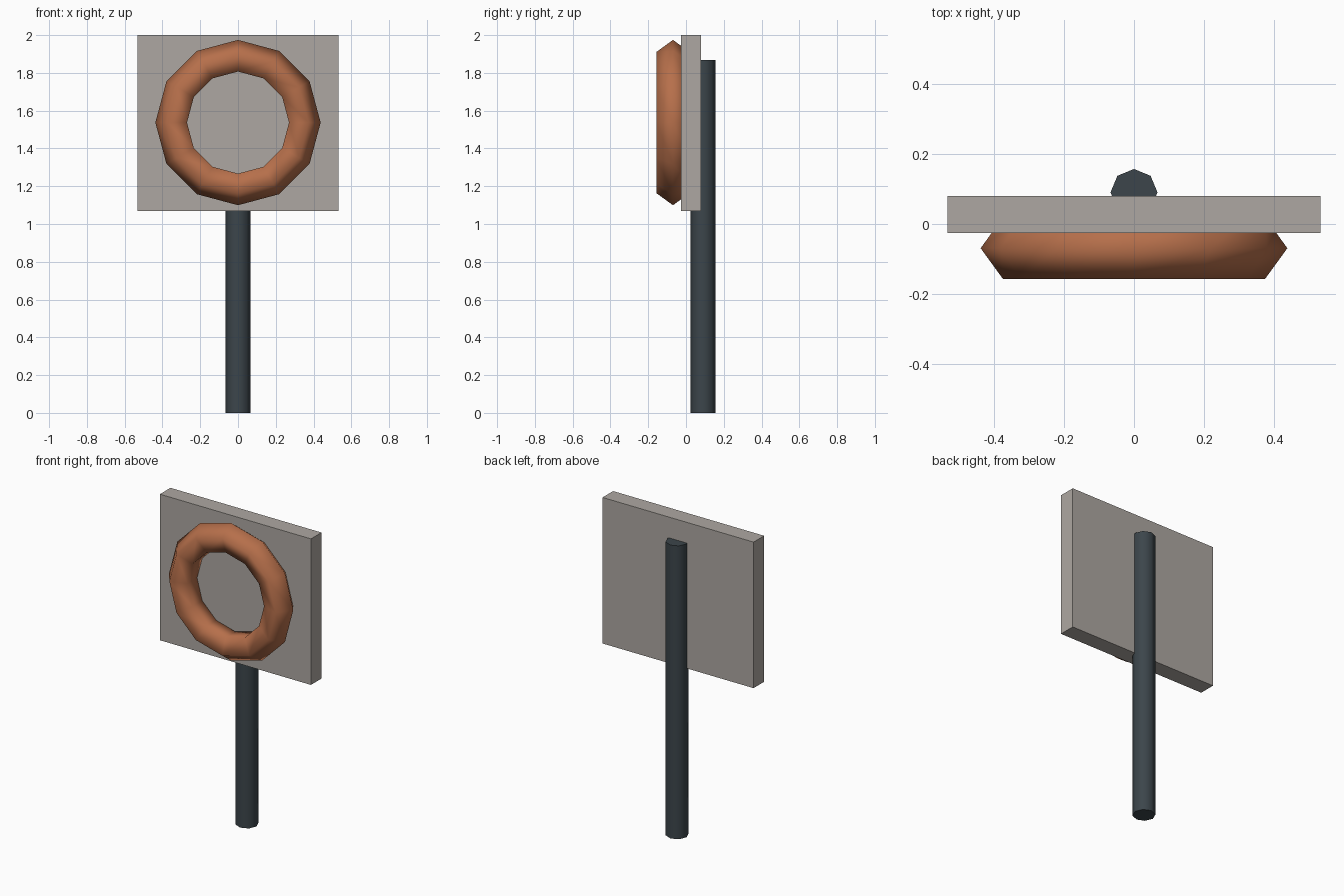
import bpy
from math import radians

if "Cube" in bpy.data.objects:
    bpy.data.objects.remove(bpy.data.objects["Cube"])


def finish(obj, name, color, smooth_angle=None):
    obj.name = name
    mat = bpy.data.materials.new(name + "_color")
    mat.diffuse_color = (*color, 1)
    mat.use_nodes = True
    mat.node_tree.nodes["Principled BSDF"].inputs["Base Color"].default_value = mat.diffuse_color
    obj.data.materials.append(mat)
    bpy.ops.object.transform_apply(location=False, rotation=True, scale=True)
    if smooth_angle:
        bpy.ops.object.shade_smooth_by_angle(angle=radians(smooth_angle))


# Square board
bpy.ops.mesh.primitive_cube_add(size=1, location=(0, 0.027, 1.535))
board = bpy.context.object
board.scale = (1.064, 0.106, 0.93)
finish(board, "board", (0.42, 0.39, 0.36))

# Eight-sided post behind the board
bpy.ops.mesh.primitive_cylinder_add(vertices=8, radius=0.067, depth=1.868,
                                    location=(0, 0.09, 0.934))
finish(bpy.context.object, "post", (0.045, 0.06, 0.07), 60)

# Low-poly ring with a pentagonal section, sunk into the board front
bpy.ops.mesh.primitive_torus_add(major_segments=12, minor_segments=5,
                                 major_radius=0.345, minor_radius=0.0925,
                                 location=(0, -0.069, 1.537),
                                 rotation=(radians(90), 0, 0))
finish(bpy.context.object, "ring", (0.47, 0.16, 0.07), 100)
